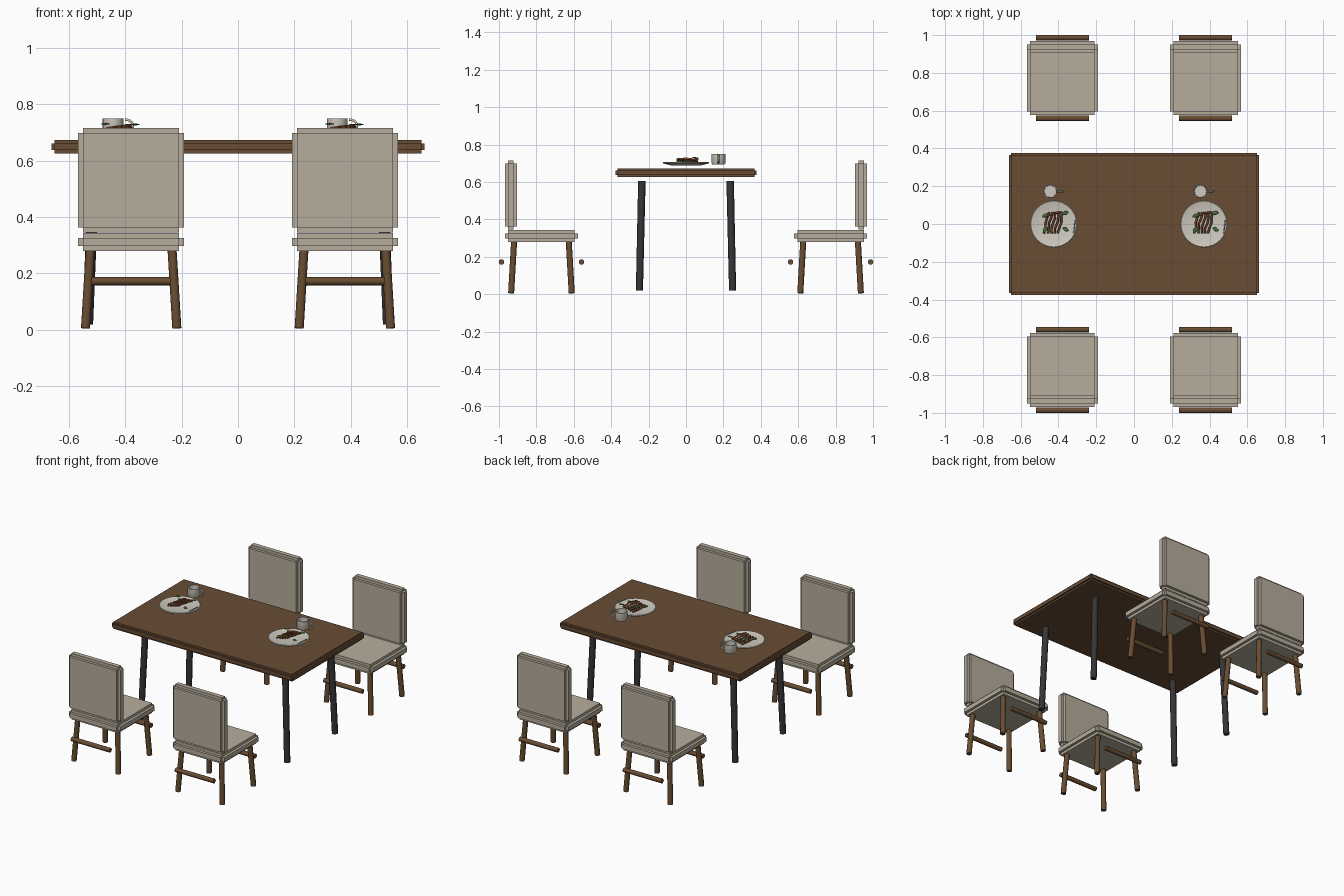
import bpy, bmesh, math
from mathutils import Vector

if "Cube" in bpy.data.objects:
    bpy.data.objects.remove(bpy.data.objects["Cube"])


def colour(name, rgb):
    m = bpy.data.materials.new(name)
    m.diffuse_color = (*rgb, 1)
    m.use_nodes = True
    m.node_tree.nodes["Principled BSDF"].inputs["Base Color"].default_value = m.diffuse_color
    return m


FABRIC = colour("beige fabric", (0.47, 0.42, 0.335))
WALNUT = colour("walnut brown", (0.138, 0.072, 0.034))
LEGWOOD = colour("chair leg wood", (0.14, 0.073, 0.031))
CHARCOAL = colour("charcoal metal", (0.035, 0.036, 0.039))
CERAMIC = colour("off white ceramic", (0.62, 0.59, 0.52))
MEAT = colour("roast orange brown", (0.24, 0.08, 0.03))
GREEN = colour("leaf green", (0.05, 0.16, 0.04))
STEEL = colour("cutlery grey", (0.4, 0.41, 0.41))


def finish(bm, name, mat, smooth=False):
    bmesh.ops.recalc_face_normals(bm, faces=bm.faces)
    me = bpy.data.meshes.new(name)
    bm.to_mesh(me)
    bm.free()
    me.materials.append(mat)
    ob = bpy.data.objects.new(name, me)
    bpy.context.collection.objects.link(ob)
    if smooth:
        bpy.ops.object.select_all(action='DESELECT')
        ob.select_set(True)
        bpy.context.view_layer.objects.active = ob
        bpy.ops.object.shade_smooth_by_angle(angle=math.radians(35))
    return ob


def stepped_box(name, centre, size, r, mat):
    """Three crossed slabs giving a box with stepped edges."""
    bm = bmesh.new()
    for axis in range(3):
        dims = [s - 2 * r for s in size]
        dims[axis] = size[axis]
        # every slab is full length on one axis only
        vs = bmesh.ops.create_cube(bm, size=1)["verts"]
        for v in vs:
            v.co = Vector(centre) + Vector([v.co[i] * dims[i] for i in range(3)])
    return finish(bm, name, mat)


def rod(name, a, b, r1, r2, mat, sides=12):
    """Round bar from a to b."""
    a, b = Vector(a), Vector(b)
    bm = bmesh.new()
    bmesh.ops.create_cone(bm, cap_ends=True, segments=sides, radius1=r1, radius2=r2,
                          depth=(b - a).length)
    rot = (b - a).to_track_quat('Z', 'Y')
    for v in bm.verts:
        v.co = rot @ v.co + (a + b) / 2
    return finish(bm, name, mat, True)


def lathe(name, profile, centre, mat, steps=32):
    """Spin an (r, z) profile about the vertical axis."""
    bm = bmesh.new()
    vs = [bm.verts.new((r, 0, z)) for r, z in profile]
    es = [bm.edges.new(p) for p in zip(vs, vs[1:])]
    bmesh.ops.spin(bm, geom=vs + es, axis=(0, 0, 1), cent=(0, 0, 0),
                   angle=math.tau, steps=steps, use_merge=False)
    bmesh.ops.remove_doubles(bm, verts=bm.verts, dist=1e-5)
    bmesh.ops.translate(bm, verts=bm.verts, vec=centre)
    return finish(bm, name, mat, True)


def tube(name, points, r, mat):
    """Round tube along a list of points."""
    cu = bpy.data.curves.new(name, 'CURVE')
    cu.dimensions = '3D'
    cu.bevel_depth = r
    cu.bevel_resolution = 1
    cu.use_fill_caps = True
    sp = cu.splines.new('POLY')
    sp.points.add(len(points) - 1)
    for p, co in zip(sp.points, points):
        p.co = (*co, 1)
    cu.materials.append(mat)
    ob = bpy.data.objects.new(name, cu)
    bpy.context.collection.objects.link(ob)
    return ob


# table
stepped_box("table_top", (0, 0, 0.649), (1.324, 0.754, 0.047), 0.0115, WALNUT)
for sx in (-1, 1):
    for sy in (-1, 1):
        rod("table_leg", (sx * 0.533, sy * 0.249, 0.02), (sx * 0.51, sy * 0.236, 0.604),
            0.019, 0.02, CHARCOAL)


# chairs, backs facing away from the table
def chair(cx, side):
    cy = side * 0.773
    stepped_box("seat", (cx, cy, 0.311), (0.376, 0.39, 0.064), 0.0175, FABRIC)
    stepped_box("backrest", (cx, side * 0.936, 0.53), (0.376, 0.064, 0.37), 0.0175, FABRIC)
    for sx in (-1, 1):
        for sy in (-1, 1):
            rod("chair_leg", (cx + sx * 0.162, cy + sy * 0.162, 0.005),
                (cx + sx * 0.145, cy + sy * 0.146, 0.285), 0.0165, 0.0165, LEGWOOD)
    for sy in (-1, 1):
        y = cy + sy * 0.214
        rod("stretcher", (cx - 0.14, y, 0.172), (cx + 0.14, y, 0.172), 0.0145, 0.0145, LEGWOOD)


for x in (-0.379, 0.379):
    for s in (-1, 1):
        chair(x, s)


# place settings
def setting(px):
    py = 0.0
    lathe("plate", [(0, 0.687), (0.075, 0.687), (0.122, 0.699), (0.125, 0.704),
                    (0.121, 0.706), (0.082, 0.697), (0, 0.697)], (px, py, 0), CERAMIC)
    # cup with handle
    mx, my = px - 0.018, 0.173
    lathe("cup", [(0, 0.692), (0.032, 0.692), (0.037, 0.70), (0.037, 0.75),
                  (0.032, 0.75), (0.031, 0.702), (0, 0.702)], (mx, my, 0), CERAMIC, 24)
    arc = [math.radians(a) for a in range(-100, 101, 20)]
    tube("cup_handle", [(mx + 0.046 + 0.024 * math.cos(a), my, 0.723 + 0.022 * math.sin(a))
                        for a in arc], 0.005, CERAMIC)
    # food strips
    for i in range(5):
        x = px - 0.052 + i * 0.019
        tube("food_strip", [(x + 0.004 * math.sin(2 * t + i) + 0.006 * t,
                             py - 0.05 + 0.028 * t,
                             0.705 + 0.004 * i + 0.004 * math.sin(t)) for t in range(5)],
             0.0055, MEAT)
    tube("food_strip_across", [(px - 0.04, py + 0.04, 0.714), (px, py + 0.058, 0.72),
                               (px + 0.045, py + 0.062, 0.718)], 0.0055, MEAT)
    # leaves
    for dx, dy, z, turn in ((0.06, 0.058, 0.728, 0.2), (-0.045, 0.045, 0.73, 0.5),
                            (0.062, -0.028, 0.712, -0.6), (-0.045, -0.03, 0.712, 0.9)):
        bm = bmesh.new()
        bmesh.ops.create_uvsphere(bm, u_segments=10, v_segments=6, radius=1)
        for v in bm.verts:
            x, y = v.co.x * 0.018, v.co.y * 0.01
            v.co = (px + dx + x * math.cos(turn) - y * math.sin(turn),
                    py + dy + x * math.sin(turn) + y * math.cos(turn), z + v.co.z * 0.003)
        finish(bm, "leaf", GREEN, True)
    # small utensil resting on the rim
    tube("utensil", [(px + 0.105, py - 0.05, 0.708), (px + 0.11, py - 0.01, 0.711),
                     (px + 0.114, py + 0.022, 0.711)], 0.003, STEEL)


for x in (-0.425, 0.37):
    setting(x)
